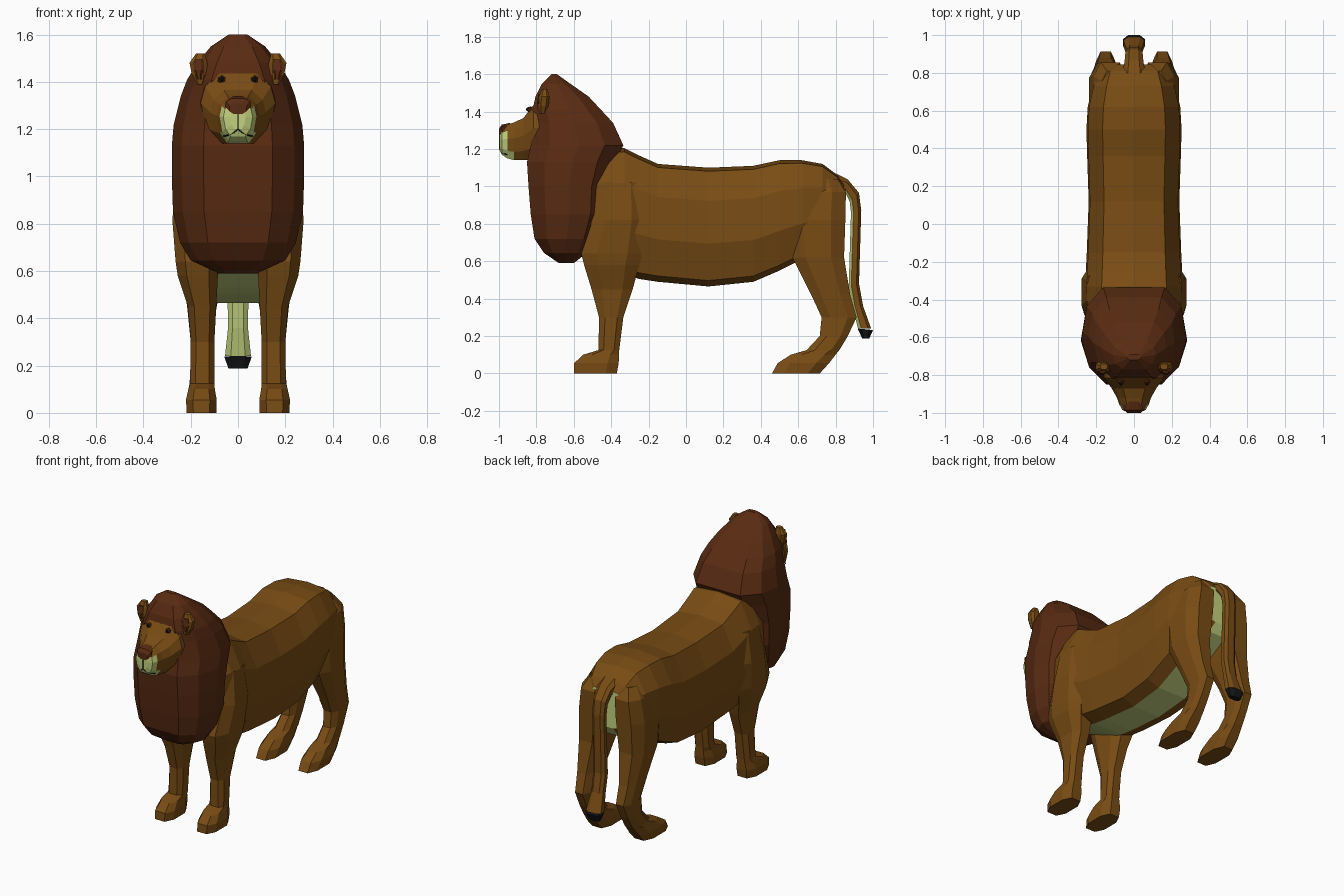
import bpy, bmesh
from mathutils import Vector


def material(name, rgb):
    m = bpy.data.materials.new(name)
    m.diffuse_color = (*rgb, 1)
    return m


TAN = material("tan_fur", (0.19, 0.072, 0.007))
BROWN = material("brown_hair", (0.10, 0.024, 0.006))
PALE = material("pale_fur", (0.55, 0.65, 0.21))
BLACK = material("black", (0.008, 0.008, 0.008))

# Half cross-sections as (side, height) fractions, mirrored into closed loops
BOX = [(0.55, 0), (1, 0.25), (1, 0.75), (0.55, 1)]
BODY = [(0.42, 0), (0.78, 0.05), (1, 0.36), (0.97, 0.72), (0.66, 0.97), (0, 1)]
MANE = [(0.52, 0), (0.85, 0.2), (1, 0.52), (0.92, 0.8), (0.6, 1)]
HEAD = [(0.5, 0), (0.85, 0.22), (1, 0.58), (0.88, 0.82), (0.5, 1)]


def finish(name, bm, mats, pick=None):
    bmesh.ops.recalc_face_normals(bm, faces=bm.faces)
    bm.normal_update()
    for f in bm.faces:
        if pick and pick(f.calc_center_median(), f.normal):
            f.material_index = 1
    me = bpy.data.meshes.new(name)
    bm.to_mesh(me)
    bm.free()
    for m in mats:
        me.materials.append(m)
    ob = bpy.data.objects.new(name, me)
    bpy.context.collection.objects.link(ob)
    return ob


def loft(name, half, rings, mats, pick=None):
    """Each ring: start (y, z), end (y, z), centre x, half width."""
    loop = half + [(-s, t) for s, t in reversed(half) if s]
    bm = bmesh.new()
    rows = []
    for (ya, za), (yb, zb), xc, hw in rings:
        rows.append([bm.verts.new((xc + s * hw, ya + (yb - ya) * t, za + (zb - za) * t))
                     for s, t in loop])
    n = len(loop)
    for a, b in zip(rows, rows[1:]):
        for i in range(n):
            j = (i + 1) % n
            bm.faces.new((a[i], a[j], b[j], b[i]))
    bm.faces.new(rows[0])
    bm.faces.new(rows[-1])
    return finish(name, bm, mats, pick)


def upright(rows):
    """Rings standing across y: (y, bottom, top, half width)."""
    return [((y, lo), (y, hi), 0, w) for y, lo, hi, w in rows]


def level(rows, side=1):
    """Rings lying at z: (z, front y, back y, inner x, outer x)."""
    return [((f, z), (b, z), side * (x0 + x1) / 2, (x1 - x0) / 2)
            for z, f, b, x0, x1 in rows]


def ball(name, centre, r, mat):
    bm = bmesh.new()
    bmesh.ops.create_icosphere(bm, subdivisions=1, radius=r)
    bmesh.ops.translate(bm, verts=bm.verts, vec=Vector(centre))
    return finish(name, bm, [mat])


# Trunk with pale belly and rump
loft("body", BODY, upright([
    (-0.60, 0.66, 1.12, 0.20), (-0.42, 0.57, 1.20, 0.255), (-0.33, 0.53, 1.205, 0.26),
    (-0.25, 0.505, 1.165, 0.255), (-0.15, 0.49, 1.12, 0.25), (0.12, 0.465, 1.10, 0.24),
    (0.36, 0.49, 1.11, 0.248), (0.50, 0.55, 1.14, 0.252), (0.62, 0.61, 1.14, 0.245),
    (0.73, 0.66, 1.12, 0.22), (0.81, 0.70, 1.06, 0.19), (0.845, 0.76, 1.01, 0.13)]),
    [TAN, PALE], lambda c, n: (abs(c.x) < 0.03 and n.z < -0.3) or n.y > 0.95)

# Mane, stacked from chest to crown
loft("mane", MANE, level([(z, f, b, -w, w) for z, f, b, w in [
    (0.59, -0.68, -0.60, 0.08), (0.645, -0.76, -0.53, 0.20), (0.72, -0.81, -0.48, 0.245),
    (0.85, -0.83, -0.43, 0.275), (1.0, -0.842, -0.42, 0.28), (1.13, -0.85, -0.38, 0.28),
    (1.22, -0.83, -0.335, 0.272), (1.34, -0.815, -0.39, 0.242), (1.41, -0.82, -0.455, 0.215),
    (1.48, -0.805, -0.52, 0.172), (1.55, -0.77, -0.62, 0.115), (1.60, -0.72, -0.69, 0.04)]]),
    [BROWN])

# Head with pale muzzle
loft("head", HEAD, upright([
    (-0.70, 1.13, 1.45, 0.165), (-0.815, 1.14, 1.435, 0.158), (-0.87, 1.14, 1.365, 0.118),
    (-0.92, 1.14, 1.342, 0.09), (-0.955, 1.15, 1.33, 0.078), (-0.985, 1.17, 1.31, 0.062),
    (-0.997, 1.20, 1.29, 0.032)]),
    [TAN, PALE], lambda c, n: (c.y < -0.96 and c.z < 1.295) or (c.y < -0.93 and c.z < 1.19))

loft("nose", BOX, upright([(-0.94, 1.30, 1.34, 0.035), (-0.985, 1.28, 1.33, 0.052),
                           (-1.0, 1.265, 1.308, 0.036)]), [BROWN])

# Mouth line: centre groove and two lips
for name, pts in [("mouth_groove", [(0, -0.997, 1.27), (0, -0.997, 1.20)]),
                  ("lip_right", [(0, -0.997, 1.20), (0.03, -0.986, 1.178), (0.062, -0.957, 1.17)]),
                  ("lip_left", [(0, -0.997, 1.20), (-0.03, -0.986, 1.178), (-0.062, -0.957, 1.17)])]:
    cu = bpy.data.curves.new(name, 'CURVE')
    cu.dimensions = '3D'
    cu.bevel_depth = 0.003
    cu.bevel_resolution = 0
    sp = cu.splines.new('POLY')
    sp.points.add(len(pts) - 1)
    for p, co in zip(sp.points, pts):
        p.co = (*co, 1)
    cu.materials.append(BLACK)
    bpy.context.collection.objects.link(bpy.data.objects.new(name, cu))

# Paired parts
for side, tag in ((1, "right"), (-1, "left")):
    ball("eye_rim_" + tag, (side * 0.07, -0.832, 1.41), 0.019, BROWN)
    ball("eye_" + tag, (side * 0.07, -0.844, 1.412), 0.012, BLACK)

    loft("ear_" + tag, BOX, level([
        (1.39, -0.785, -0.75, 0.145, 0.175), (1.43, -0.79, -0.735, 0.13, 0.195),
        (1.48, -0.785, -0.73, 0.13, 0.205), (1.52, -0.77, -0.74, 0.14, 0.178)], side), [TAN])
    loft("inner_ear_" + tag, BOX, level([
        (1.41, -0.793, -0.77, 0.155, 0.172), (1.45, -0.796, -0.77, 0.148, 0.188),
        (1.495, -0.789, -0.77, 0.15, 0.182)], side), [BROWN])

    loft("front_leg_" + tag, BOX, level([
        (0, -0.60, -0.37, 0.092, 0.217), (0.055, -0.598, -0.36, 0.09, 0.22),
        (0.10, -0.55, -0.358, 0.098, 0.21), (0.125, -0.468, -0.357, 0.10, 0.203),
        (0.30, -0.465, -0.335, 0.10, 0.20), (0.45, -0.505, -0.285, 0.092, 0.212),
        (0.58, -0.545, -0.25, 0.085, 0.255), (0.64, -0.56, -0.23, 0.08, 0.264),
        (0.82, -0.50, -0.22, 0.08, 0.278), (1.02, -0.46, -0.24, 0.10, 0.25)], side), [TAN])

    loft("hind_leg_" + tag, BOX, level([
        (0, 0.46, 0.715, 0.095, 0.217), (0.055, 0.49, 0.765, 0.09, 0.22),
        (0.10, 0.56, 0.80, 0.098, 0.21), (0.125, 0.645, 0.82, 0.10, 0.205),
        (0.20, 0.715, 0.865, 0.103, 0.20), (0.30, 0.725, 0.912, 0.10, 0.20),
        (0.42, 0.67, 0.878, 0.095, 0.212), (0.62, 0.57, 0.845, 0.06, 0.235),
        (0.82, 0.54, 0.852, 0.035, 0.238), (0.97, 0.56, 0.855, 0.035, 0.215),
        (1.04, 0.60, 0.81, 0.05, 0.17)], side), [TAN])

# Tail, pale on the side facing the legs, with a black tip
loft("tail", BOX, [
    ((0.78, 0.96), (0.80, 1.07), 0, 0.06), ((0.85, 0.97), (0.865, 1.037), 0, 0.05),
    ((0.875, 0.92), (0.925, 0.965), 0, 0.045), ((0.882, 0.86), (0.937, 0.87), 0, 0.042),
    ((0.87, 0.47), (0.925, 0.48), 0, 0.044), ((0.888, 0.36), (0.947, 0.36), 0, 0.042),
    ((0.92, 0.24), (0.99, 0.24), 0, 0.055)],
    [TAN, PALE], lambda c, n: n.y < -0.4)
loft("tail_tip", BOX, [((0.918, 0.24), (1.0, 0.232), 0, 0.057),
                       ((0.942, 0.187), (0.98, 0.187), 0, 0.04)], [BLACK])
